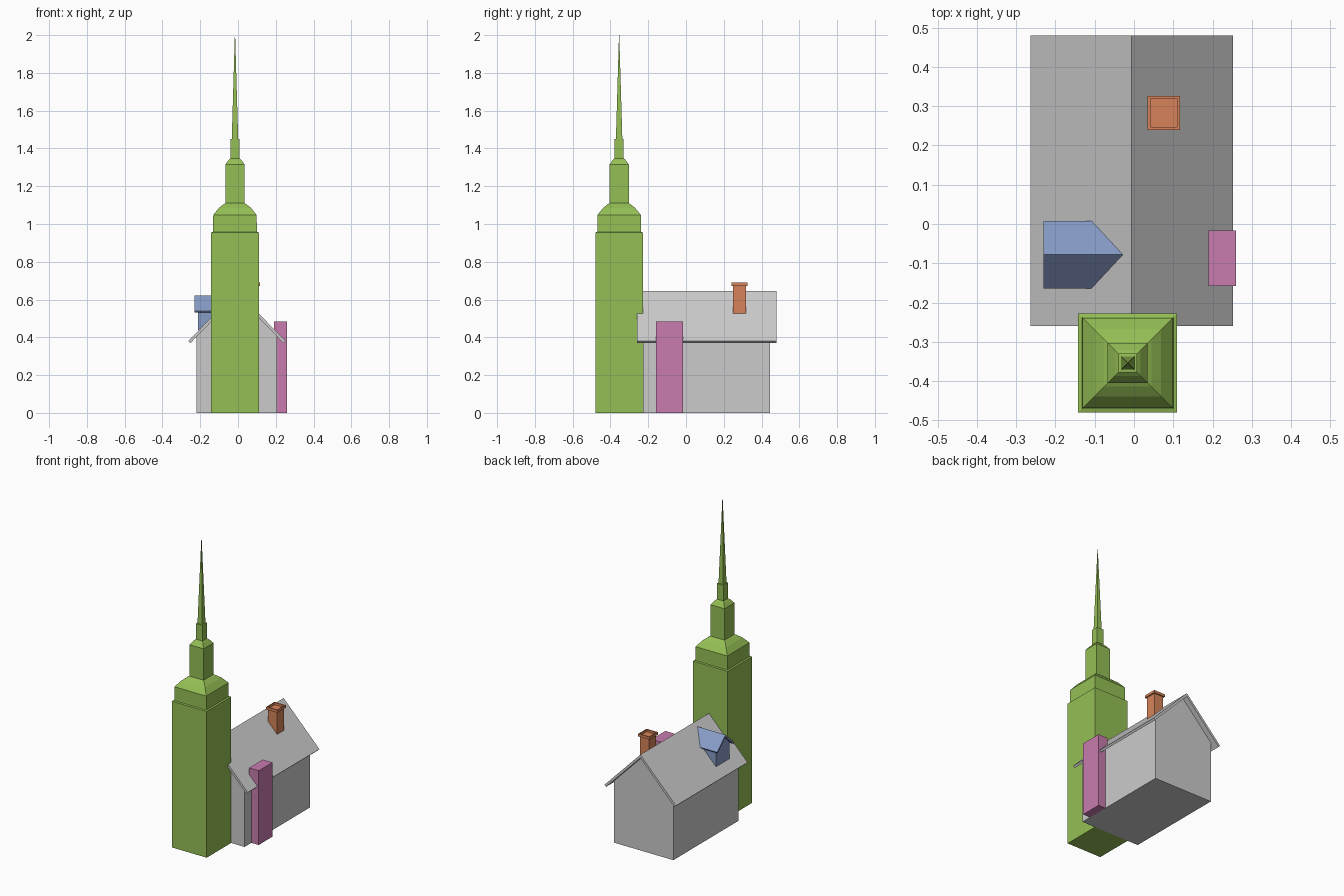
import bpy, bmesh

if "Cube" in bpy.data.objects:
    bpy.data.objects.remove(bpy.data.objects["Cube"])

RIDGE_X, RIDGE_Z, SLOPE = -0.006, 0.645, 1.026


def material(name, rgb):
    m = bpy.data.materials.new(name)
    m.diffuse_color = (*rgb, 1)
    m.use_nodes = True
    m.node_tree.nodes["Principled BSDF"].inputs["Base Color"].default_value = m.diffuse_color
    return m


green = material("green", (0.30, 0.52, 0.09))
blue = material("blue", (0.24, 0.33, 0.56))
pink = material("pink", (0.58, 0.20, 0.42))
orange = material("orange", (0.68, 0.23, 0.10))


def loft(name, rings, mat=None):
    """Closed solid through a series of equal-sized point rings."""
    bm = bmesh.new()
    rows = [[bm.verts.new(p) for p in ring] for ring in rings]
    for a, b in zip(rows, rows[1:]):
        for i in range(len(a)):
            j = (i + 1) % len(a)
            bm.faces.new((a[i], a[j], b[j], b[i]))
    bm.faces.new(rows[0][::-1])
    bm.faces.new(rows[-1])
    bmesh.ops.recalc_face_normals(bm, faces=bm.faces[:])
    me = bpy.data.meshes.new(name)
    bm.to_mesh(me)
    bm.free()
    if mat:
        me.materials.append(mat)
    ob = bpy.data.objects.new(name, me)
    bpy.context.collection.objects.link(ob)
    return ob


def rect(cx, cy, hx, hy, z):
    return [(cx - hx, cy - hy, z), (cx + hx, cy - hy, z),
            (cx + hx, cy + hy, z), (cx - hx, cy + hy, z)]


def along_y(name, profile, y0, y1):
    return loft(name, [[(x, y, z) for x, z in profile] for y in (y0, y1)])


def into_roof(name, profile, x0, mat):
    """Extrude a (y, z) profile from x0 back to the left roof slope."""
    front = [(x0, y, z) for y, z in profile]
    back = [(RIDGE_X - (RIDGE_Z - z) / SLOPE, y, z) for y, z in profile]
    return loft(name, [front, back], mat)


# House walls with gables
along_y("house_walls", [(-0.22, 0), (0.207, 0), (0.207, 0.407),
                        (RIDGE_X, 0.624), (-0.22, 0.407)], -0.228, 0.445)

# Main roof: thin folded slab with overhang
along_y("house_roof", [(RIDGE_X, RIDGE_Z), (0.252, 0.38), (0.241, 0.369),
                       (RIDGE_X, 0.623), (-0.252, 0.369), (-0.263, 0.38)],
        -0.26, 0.48)

# Tower: square tiers with sloping shoulders and a spire
tiers = [(0, 0.126), (0.955, 0.126), (0.958, 0.116), (0.97, 0.1155),
         (1.048, 0.115), (1.085, 0.085), (1.105, 0.06), (1.11, 0.051),
         (1.315, 0.051), (1.34, 0.033), (1.348, 0.024), (1.45, 0.024),
         (1.451, 0.017), (2.0, 0.0008)]
loft("tower", [rect(-0.016, -0.354, h, h, z) for z, h in tiers], green)

# Side chimney on the right wall
loft("side_chimney", [rect(0.225, -0.087, 0.035, 0.071, z)
                      for z in (0, 0.485)], pink)

# Roof chimney with a projecting, recessed cap
stack = [(0.50, 0.033), (0.673, 0.033), (0.673, 0.041), (0.69, 0.041),
         (0.69, 0.034), (0.676, 0.034)]
loft("roof_chimney", [rect(0.076, 0.283, h, h + 0.002, z)
                      for z, h in stack], orange)

# Dormer walls and roof, both cut to the main roof slope
DY = -0.078
into_roof("dormer_walls", [(DY - 0.07, 0.435), (DY + 0.07, 0.435),
                           (DY + 0.07, 0.54), (DY, 0.61),
                           (DY - 0.07, 0.54)], -0.212, blue)
into_roof("dormer_roof", [(DY, 0.622), (DY + 0.086, 0.54),
                          (DY + 0.08, 0.532), (DY, 0.608),
                          (DY - 0.08, 0.532), (DY - 0.086, 0.54)],
          -0.231, blue)
